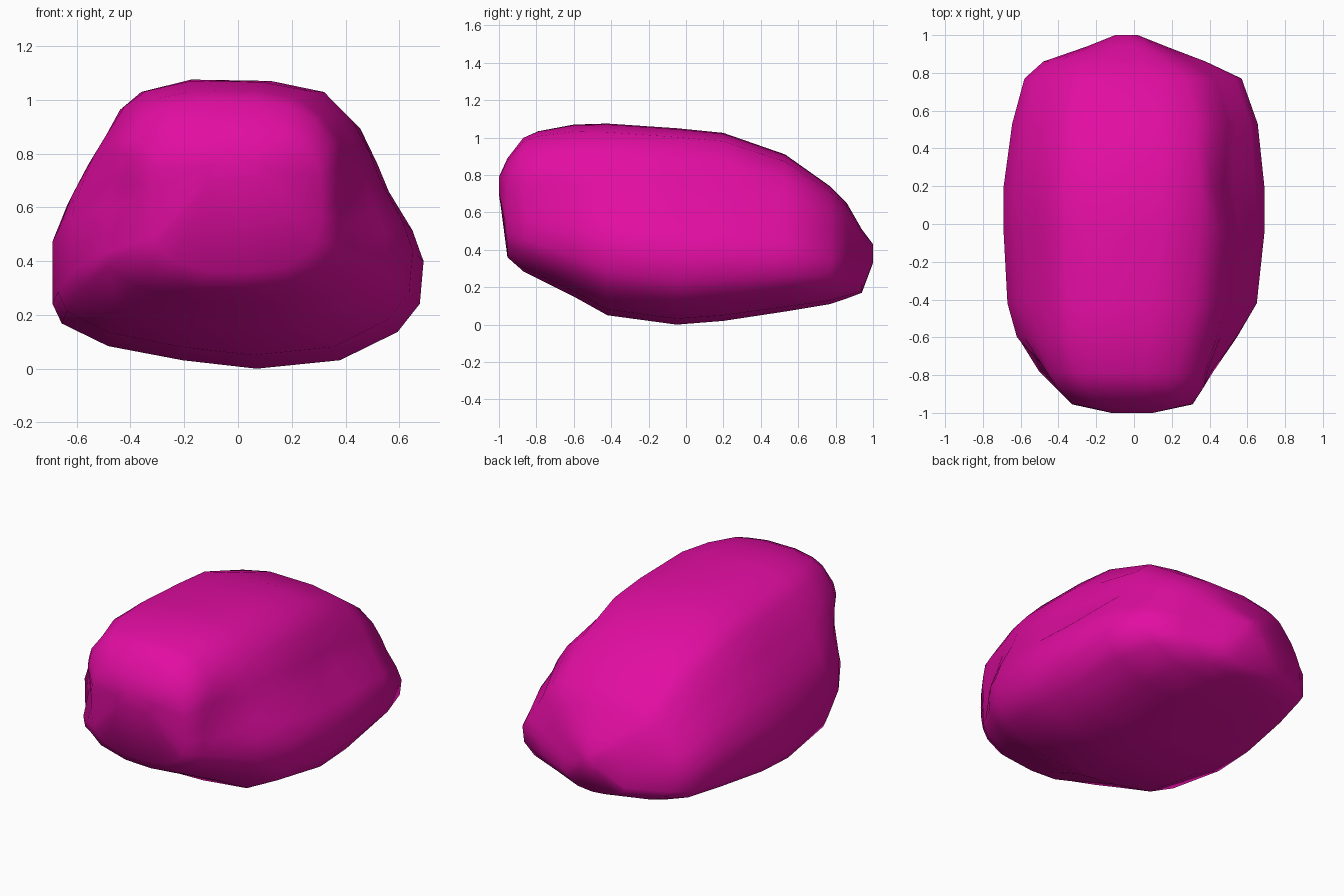
import bpy, bmesh, math
from mathutils import Vector

if "Cube" in bpy.data.objects:
    bpy.data.objects.remove(bpy.data.objects["Cube"])

# Unit cross-section: broad base, sloping flanks, flat crown (u = width, v = height)
PROFILE = [(.1, 0), (.55, .03), (.86, .13), (.98, .23), (1, .38), (.94, .49),
           (.82, .63), (.76, .73), (.66, .85), (.5, .955), (.2, .995), (-.25, 1),
           (-.53, .955), (-.65, .89), (-.76, .76), (-.83, .69), (-.92, .58),
           (-1, .45), (-1, .23), (-.95, .16), (-.7, .08), (-.3, .03)]

# Stations front to back: y, left x, right x, bottom z, top z, boxiness
STATIONS = [(-1.0, -.12, .10, .67, .79, 1), (-.955, -.33, .31, .36, .89, 1),
            (-.87, -.44, .39, .285, 1.0, .8), (-.79, -.52, .45, .245, 1.035, .5),
            (-.6, -.62, .56, .15, 1.07, .2), (-.42, -.67, .65, .05, 1.075, 0),
            (-.05, -.69, .69, 0, 1.05, 0), (.2, -.69, .69, .02, 1.025, 0),
            (.53, -.645, .655, .07, .91, 0), (.77, -.58, .57, .11, .74, 0),
            (.86, -.48, .38, .14, .65, .2), (.94, -.25, .17, .17, .51, .4),
            (1.0, -.1, .02, .33, .43, .6)]

# Shallow hollows: centre, radius, push
DENTS = [((.5, .2, .72), .32, (-.05, 0, -.03)),
         ((.46, -.72, .6), .28, (-.04, .03, 0)),
         ((-.5, -.8, .62), .25, (.04, .04, 0)),
         ((0, -.97, .6), .16, (0, .02, 0))]


def section_point(u, v, station):
    y, xl, xr, zb, zt, box = station
    # Blend towards a rounded box at the ends
    a, b = u, 2 * v - 1
    r = (abs(a) ** 3 + abs(b) ** 3) ** (1 / 3)
    a, b = a / r, b / r
    u += (a - u) * box
    v += ((b + 1) / 2 - v) * box
    x = (xl + xr) / 2 + u * (xr - xl) / 2
    p = Vector((x, y, zb + v * (zt - zb)))
    for c, rad, push in DENTS:
        d = (p - Vector(c)).length / rad
        if d < 1:
            p += Vector(push) * (1 - d * d) ** 2
    return p


# Boulder body lofted through the stations
bm = bmesh.new()
rings = [[bm.verts.new(section_point(u, v, s)) for u, v in PROFILE] for s in STATIONS]
n = len(PROFILE)
for a, b in zip(rings, rings[1:]):
    for i in range(n):
        j = (i + 1) % n
        bm.faces.new((a[i], a[j], b[j], b[i]))
bm.faces.new(rings[0])
bm.faces.new(rings[-1][::-1])
bmesh.ops.recalc_face_normals(bm, faces=bm.faces[:])
mesh = bpy.data.meshes.new("boulder")
bm.to_mesh(mesh)
bm.free()
for f in mesh.polygons:
    f.use_smooth = True
boulder = bpy.data.objects.new("boulder", mesh)
bpy.context.collection.objects.link(boulder)

# Magenta surface
mat = bpy.data.materials.new("magenta")
mat.diffuse_color = (.76, .004, .36, 1)
mat.use_nodes = True
mat.node_tree.nodes["Principled BSDF"].inputs["Base Color"].default_value = mat.diffuse_color
mesh.materials.append(mat)
